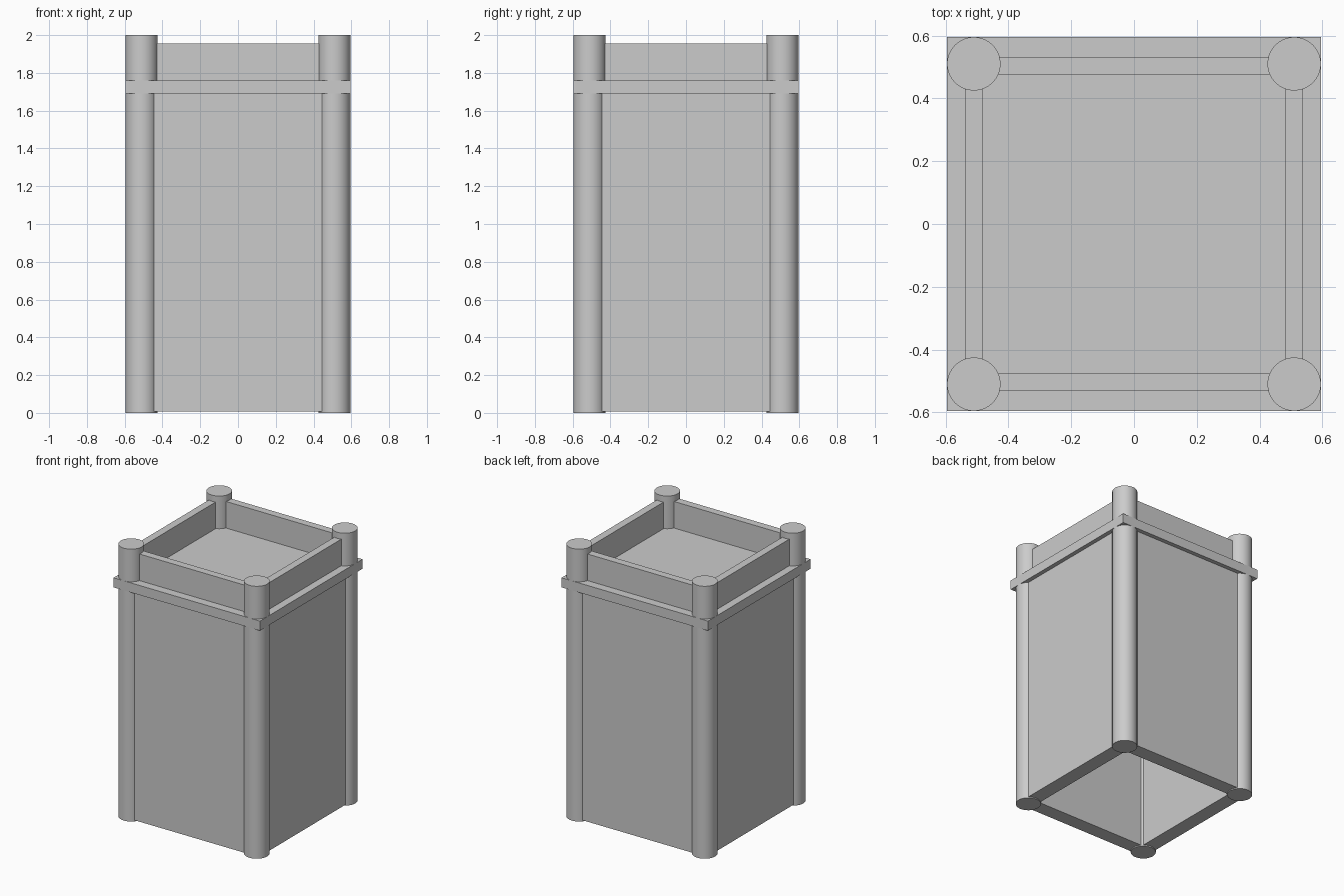
import bpy
from math import radians

if "Cube" in bpy.data.objects:
    bpy.data.objects.remove(bpy.data.objects["Cube"])

C, R = 0.51, 0.085        # post centre offset and radius
SLAB_LOW, SLAB_TOP = 1.69, 1.76


def box(name, x, y, z0, z1, sx, sy):
    bpy.ops.mesh.primitive_cube_add(size=1, location=(x, y, (z0 + z1) / 2))
    ob = bpy.context.object
    ob.name = name
    ob.scale = (sx, sy, z1 - z0)
    bpy.ops.object.transform_apply(location=False, rotation=False, scale=True)
    return ob


# Round corner posts, full height
for sx, side in ((-1, "left"), (1, "right")):
    for sy, end in ((-1, "front"), (1, "back")):
        bpy.ops.mesh.primitive_cylinder_add(
            vertices=64, radius=R, depth=2, location=(sx * C, sy * C, 1))
        bpy.context.object.name = f"{end}_{side}_post"
        bpy.ops.object.shade_smooth_by_angle(angle=radians(30))

# Square deck slab, flush with the outside of the posts
box("deck_slab", 0, 0, SLAB_LOW, SLAB_TOP, 2 * (C + R), 2 * (C + R))

# Thick lower walls and thin parapets; all run between post centres
for s, end, side in ((-1, "front", "left"), (1, "back", "right")):
    box(f"{end}_lower_wall", 0, s * C, 0.008, SLAB_LOW, 2 * C, 0.108)
    box(f"{side}_lower_wall", s * C, 0, 0.008, SLAB_LOW, 0.108, 2 * C)
    box(f"{end}_parapet", 0, s * 0.504, SLAB_TOP, 1.955, 2 * C, 0.056)
    box(f"{side}_parapet", s * C, 0, SLAB_TOP, 1.955, 0.056, 2 * C)
